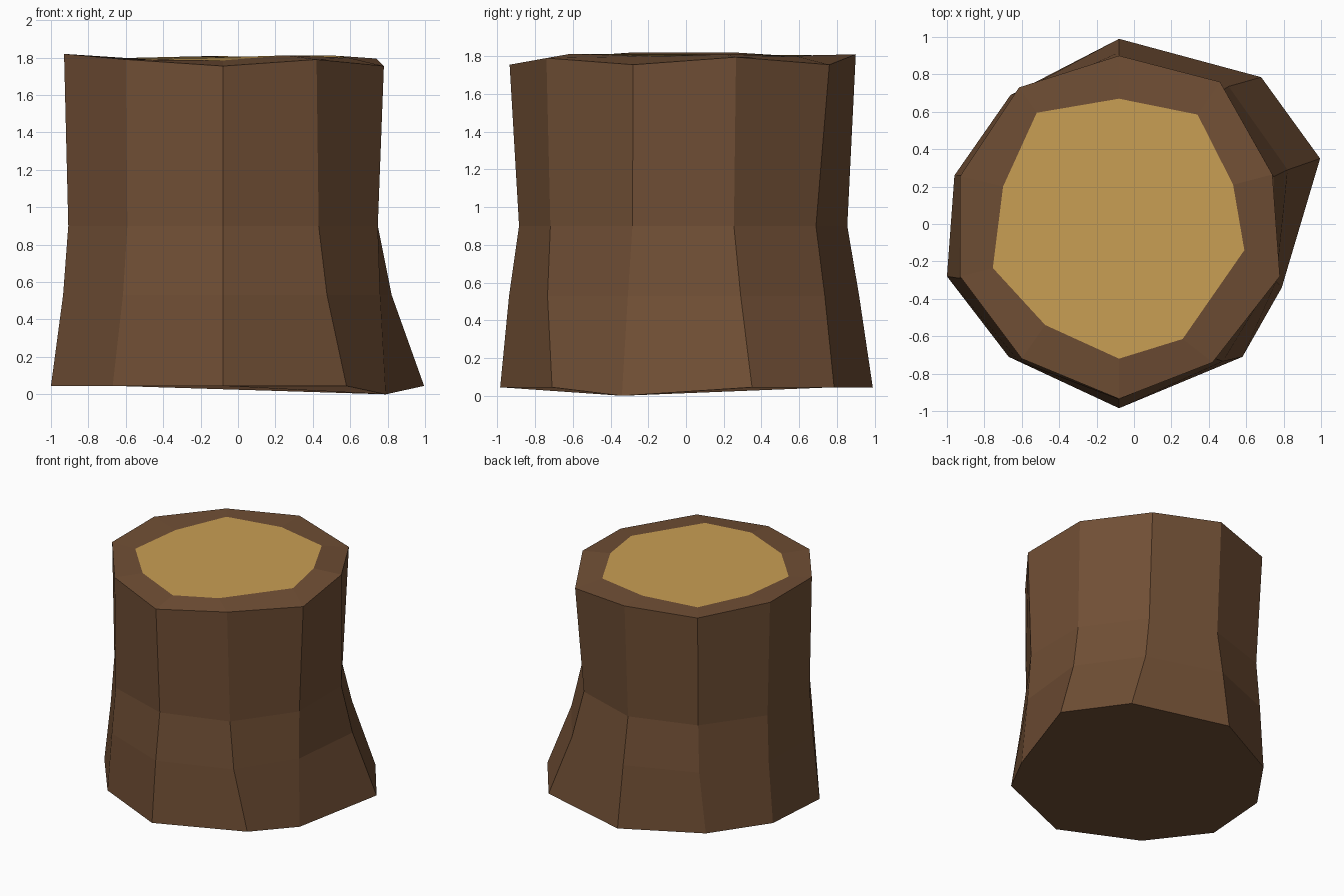
import bpy
import bmesh
from math import sin, cos, pi
from mathutils import Vector

SIDES = 10

default_cube = bpy.data.objects.get("Cube")
if default_cube:
    bpy.data.objects.remove(default_cube, do_unlink=True)


def make_material(name, red, green, blue):
    """Create a flat material from display-space channel values."""
    colour = [(channel / 255) ** 2.2 for channel in (red, green, blue)] + [1]
    material = bpy.data.materials.new(name)
    material.use_nodes = True
    material.diffuse_color = colour
    shader = material.node_tree.nodes["Principled BSDF"]
    shader.inputs["Base Color"].default_value = colour
    shader.inputs["Roughness"].default_value = 0.9
    return material


def regular_ring(radius, height):
    """Ten-sided ring, counter-clockwise from the front corner."""
    ring = []
    for side in range(SIDES):
        angle = 2 * pi * side / SIDES - pi / 2
        ring.append(Vector((radius * cos(angle) - 0.08,
                            radius * sin(angle) - 0.015, height)))
    return ring


def bridge(mesh, lower, upper, material_index=0):
    """Join two rings with a band of quads."""
    for side in range(SIDES):
        following = (side + 1) % SIDES
        face = mesh.faces.new((lower[side], lower[following],
                               upper[following], upper[side]))
        face.material_index = material_index


# Root outline, spreading furthest on the left side
root_outline = [(-.08, -.985), (.58, -.71), (.79, -.34), (.995, .35), (.68, .785),
                (-.08, .99), (-.66, .69), (-.96, .26), (-1, -.28), (-.67, -.71)]
roots = [Vector((x, y, 0.045)) for x, y in root_outline]
roots[2].z = 0

# Narrow waist, and a flare part of the way out towards the roots
waist = regular_ring(0.87, 0.9)
flare = []
for inner, outer in zip(waist, roots):
    corner = inner.lerp(outer, 0.3)
    corner.y *= 1.025
    corner.z = 0.53
    flare.append(corner)

# Uneven bark rim and cut wood outline
rim = [Vector(p) for p in (
    (-.08, -.935, 1.755), (.42, -.74, 1.79), (.78, -.28, 1.755), (.74, .265, 1.795),
    (.46, .76, 1.755), (-.08, .9, 1.81), (-.615, .73, 1.79), (-.93, .255, 1.82),
    (-.93, -.28, 1.82), (-.6, -.72, 1.79))]
cut = [Vector(p) for p in (
    (-.08, -.72, 1.785), (.26, -.615, 1.812), (.59, -.14, 1.8), (.53, .21, 1.81),
    (.34, .585, 1.8), (-.08, .67, 1.805), (-.52, .595, 1.8), (-.7, .2, 1.795),
    (-.755, -.235, 1.795), (-.475, -.54, 1.79))]

# Trunk shell: underside, bark bands, rim and cut face
mesh = bmesh.new()
rings = [[mesh.verts.new(corner) for corner in ring]
         for ring in (roots, flare, waist, rim, cut)]
mesh.faces.new(rings[0][::-1])
for lower, upper in zip(rings, rings[1:]):
    bridge(mesh, lower, upper)
cut_face = mesh.faces.new(rings[-1])
cut_face.material_index = 1

data = bpy.data.meshes.new("tree_stump")
mesh.to_mesh(data)
mesh.free()
data.materials.append(make_material("brown bark", 112, 80, 56))
data.materials.append(make_material("golden cut wood", 200, 157, 84))
stump = bpy.data.objects.new("tree_stump", data)
bpy.context.collection.objects.link(stump)
